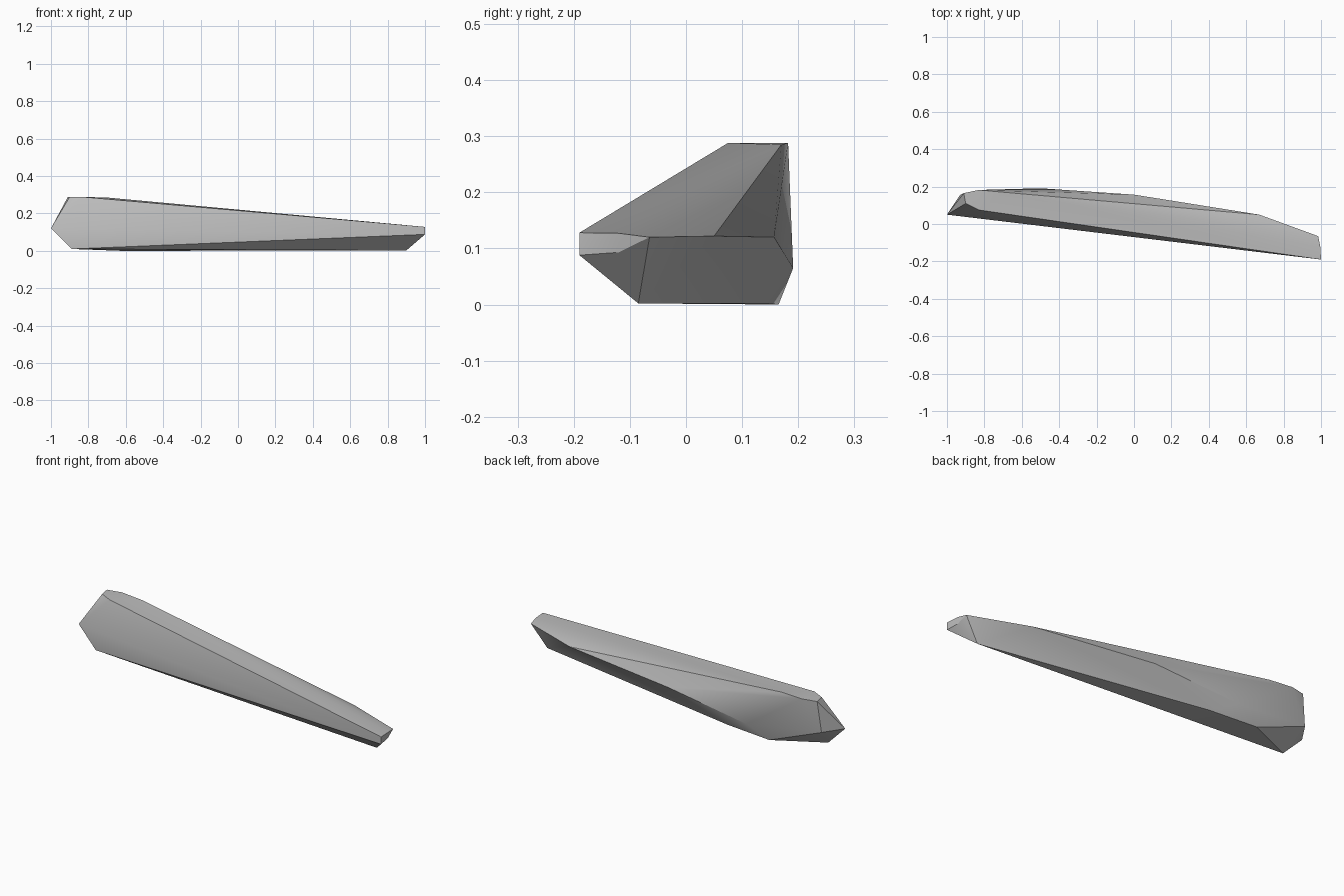
import bpy, bmesh, math

if "Cube" in bpy.data.objects:
    bpy.data.objects.remove(bpy.data.objects["Cube"])

# Stone corner points, grouped by level
base = [(0.9, -0.085, 0.002), (-0.35, 0.14, 0.002), (-0.62, 0.165, 0.0), (-0.89, 0.04, 0.01)]
waist = [(-1, 0.05, 0.12), (-0.93, 0.155, 0.12), (-0.5, 0.191, 0.065), (0, 0.157, 0.12),
         (0.67, 0.05, 0.122), (0.985, -0.065, 0.12), (0.992, -0.12, 0.093),
         (1, -0.19, 0.088), (1, -0.19, 0.128), (0.996, -0.12, 0.127)]
crest = [(-0.9, 0.11, 0.288), (-0.91, 0.165, 0.288), (-0.83, 0.182, 0.288),
         (-0.7, 0.17, 0.285), (-0.83, 0.075, 0.288)]

# Wrap the points in a chiselled convex shell
bm = bmesh.new()
for p in base + waist + crest:
    bm.verts.new(p)
result = bmesh.ops.convex_hull(bm, input=bm.verts[:])
loose = [v for v in bm.verts if not v.link_faces]
bmesh.ops.delete(bm, geom=loose, context='VERTS')
bmesh.ops.recalc_face_normals(bm, faces=bm.faces[:])
mesh = bpy.data.meshes.new("long_stone")
bm.to_mesh(mesh)
bm.free()

stone = bpy.data.objects.new("long_stone", mesh)
bpy.context.collection.objects.link(stone)

# Plain grey stone colour
grey = bpy.data.materials.new("stone_grey")
grey.diffuse_color = (0.5, 0.5, 0.5, 1)
grey.use_nodes = True
grey.node_tree.nodes["Principled BSDF"].inputs["Base Color"].default_value = grey.diffuse_color
mesh.materials.append(grey)

# Soft shading over shallow facets, crisp ridges
bpy.context.view_layer.objects.active = stone
stone.select_set(True)
bpy.ops.object.shade_smooth_by_angle(angle=math.radians(30))
